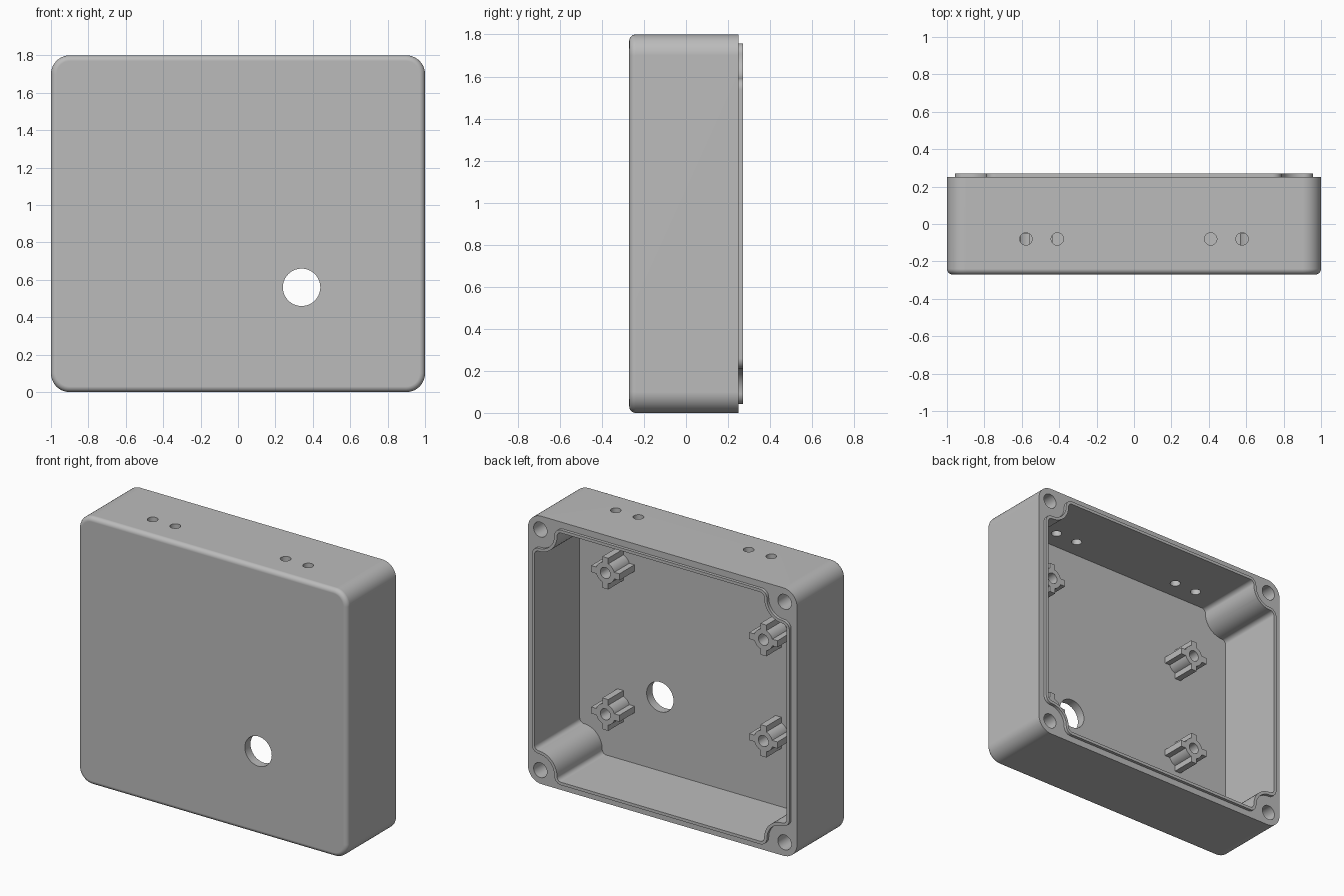
import bpy, bmesh
from math import sin, cos, tan, pi, radians, asin
from mathutils import Vector

cube = bpy.data.objects.get("Cube")
if cube:
    bpy.data.objects.remove(cube, do_unlink=True)

MID = 0.9                        # height of the box centre
FLOOR, RIM, LIP = -0.21, 0.25, 0.27

grey = bpy.data.materials.new("plain_grey")
grey.use_nodes = True
grey.diffuse_color = (0.5, 0.5, 0.5, 1)
grey.node_tree.nodes["Principled BSDF"].inputs["Base Color"].default_value = grey.diffuse_color


def circle(cx, cy, r, n=40):
    return [(cx + r * cos(2 * pi * i / n), cy + r * sin(2 * pi * i / n)) for i in range(n)]


def rounded(corners, steps=10):
    """Round each corner (x, y, radius) of a right-angled outline."""
    out = []
    for i, (x, y, r) in enumerate(corners):
        p = Vector((x, y))
        u = (Vector(corners[i - 1][:2]) - p).normalized()
        v = (Vector(corners[(i + 1) % len(corners)][:2]) - p).normalized()
        centre = p + (u + v) * r
        for k in range(steps + 1):
            t = k / steps * pi / 2
            out.append(tuple(centre - v * r * cos(t) - u * r * sin(t)))
    return out


def four_way(quarter):
    """Mirror a first-quadrant outline around the box centre."""
    back = quarter[::-1]
    pts = quarter + [(-x, z, r) for x, z, r in back]
    pts += [(-x, -z, r) for x, z, r in quarter] + [(x, -z, r) for x, z, r in back]
    return [(x, z + MID, r) for x, z, r in pts]


def notched(inset):
    """Box outline that steps around the corner screw bosses."""
    w, h, nx, nz = 0.957 - inset, 0.857 - inset, 0.79 - inset, 0.69 - inset
    a, b = 0.05 - inset, 0.115 + inset
    return rounded(four_way([(w, nz, a), (nx, nz, b), (nx, h, a)]))


def prism(name, pts, start, end, axis="y"):
    bm = bmesh.new()
    place = (lambda p, d: (p[0], d, p[1])) if axis == "y" else (lambda p, d: (p[0], p[1], d))
    face = bm.faces.new([bm.verts.new(place(p, start)) for p in pts])
    ext = bmesh.ops.extrude_face_region(bm, geom=[face])["geom"]
    shift = (0, end - start, 0) if axis == "y" else (0, 0, end - start)
    bmesh.ops.translate(bm, verts=[g for g in ext if isinstance(g, bmesh.types.BMVert)], vec=shift)
    bmesh.ops.recalc_face_normals(bm, faces=bm.faces)
    mesh = bpy.data.meshes.new(name)
    bm.to_mesh(mesh)
    bm.free()
    mesh.materials.append(grey)
    obj = bpy.data.objects.new(name, mesh)
    bpy.context.collection.objects.link(obj)
    return obj


def apply(obj, mod):
    bpy.ops.object.select_all(action="DESELECT")
    bpy.context.view_layer.objects.active = obj
    obj.select_set(True)
    bpy.ops.object.modifier_apply(modifier=mod.name)


def combine(obj, other, operation="DIFFERENCE"):
    other.hide_render = True
    mod = obj.modifiers.new("combine", "BOOLEAN")
    mod.object, mod.operation, mod.solver = other, operation, "EXACT"
    apply(obj, mod)
    bpy.data.objects.remove(other, do_unlink=True)


def finish(obj):
    bpy.ops.object.select_all(action="DESELECT")
    bpy.context.view_layer.objects.active = obj
    obj.select_set(True)
    bpy.ops.object.shade_smooth_by_angle(angle=radians(30))
    mod = obj.modifiers.new("flat_panels", "WEIGHTED_NORMAL")
    mod.keep_sharp = True
    apply(obj, mod)


# Enclosure block with rounded corners and a softened front edge
body = prism("enclosure", rounded(four_way([(1, 0.9, 0.1)])), -0.27, RIM)
bm = bmesh.new()
bm.from_mesh(body.data)
front_edges = [e for e in bm.edges if all(v.co.y < -0.26 for v in e.verts)]
bmesh.ops.bevel(bm, geom=front_edges, offset=0.03, segments=5, profile=0.5, affect="EDGES")
bm.to_mesh(body.data)
bm.free()

# Sealing lip, then the hollow inside
combine(body, prism("lip", notched(0), 0.2, LIP), "UNION")
combine(body, prism("cavity", notched(0.02), FLOOR, 0.4))

# Corner screw holes
for sx in (-1, 1):
    for sz in (-1, 1):
        combine(body, prism("screw_hole", circle(sx * 0.908, MID + sz * 0.808, 0.05), -0.1, 0.4))

# Round opening in the front and cable holes in the top wall
combine(body, prism("front_opening", circle(0.34, 0.56, 0.1, 64), -0.4, 0))
for x in (-0.578, -0.41, 0.41, 0.578):
    combine(body, prism("cable_hole", circle(x, -0.08, 0.033), 1.6, 1.9, "z"))
finish(body)


def post_profile(cx, cz, r=0.07, tip=0.105, half=0.022):
    """Round tube outline with four square ribs."""
    pts, a = [], asin(half / r)
    for k in range(4):
        d = Vector((cos(k * pi / 2), sin(k * pi / 2)))
        n = Vector((-d.y, d.x))
        pts += [d * tip - n * half, d * tip + n * half]
        for i in range(9):
            t = k * pi / 2 + a + (pi / 2 - 2 * a) * i / 8
            pts.append(Vector((r * cos(t), r * sin(t))))
    return [(cx + p.x, cz + p.y) for p in pts]


# Ribbed mounting posts on the floor
for side, x, dz in (("left", 0.635, 0.475), ("right", -0.54, 0.34)):
    for level, s in (("upper", 1), ("lower", -1)):
        z = MID + s * dz
        post = prism(f"{level}_{side}_post", post_profile(x, z), FLOOR - 0.01, -0.05)
        combine(post, prism("post_hole", circle(x, z, 0.037), FLOOR, 0.1))
        finish(post)
